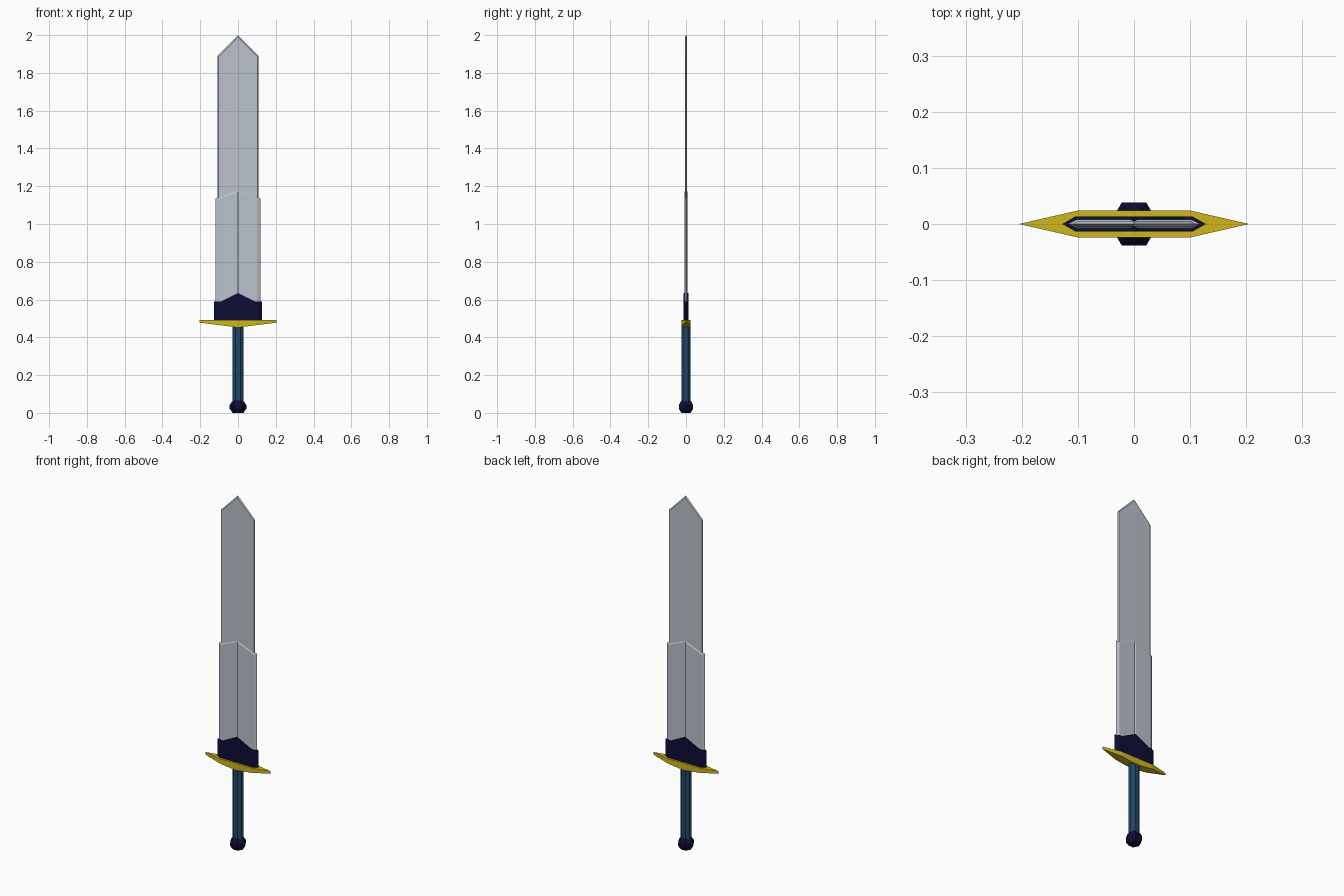
import bpy, bmesh, math

if "Cube" in bpy.data.objects:
    bpy.data.objects.remove(bpy.data.objects["Cube"])


def material(name, rgb):
    m = bpy.data.materials.new(name)
    m.diffuse_color = (*rgb, 1)
    m.use_nodes = True
    m.node_tree.nodes["Principled BSDF"].inputs["Base Color"].default_value = m.diffuse_color
    return m


steel = material("steel grey", (0.50, 0.54, 0.60))
gold = material("gold yellow", (0.62, 0.47, 0.012))
navy = material("dark navy", (0.004, 0.004, 0.036))
blue = material("grip blue", (0.017, 0.065, 0.14))


def finish(bm, name, mat):
    bmesh.ops.remove_doubles(bm, verts=bm.verts, dist=1e-5)
    bmesh.ops.recalc_face_normals(bm, faces=bm.faces)
    me = bpy.data.meshes.new(name)
    bm.to_mesh(me)
    bm.free()
    me.materials.append(mat)
    ob = bpy.data.objects.new(name, me)
    bpy.context.collection.objects.link(ob)
    return ob


def four_way(name, polys, mat):
    """Mirror the polygons of one quadrant across x and y and weld them."""
    bm = bmesh.new()
    for sx in (1, -1):
        for sy in (1, -1):
            for poly in polys:
                pts = []
                for x, y, z in poly:
                    p = (sx * x, sy * y, z)
                    if p not in pts:
                        pts.append(p)
                if len(pts) > 2:
                    bm.faces.new([bm.verts.new(p) for p in pts])
    return finish(bm, name, mat)


def plate(name, rim, face, mat, groove=False):
    """Bevelled plate: rim (x, z) on the mid plane, face (x, y, z) in front."""
    rim = [(x, 0, z) for x, z in rim]
    z0 = rim[0][2]
    polys = [[rim[i], rim[i + 1], face[i + 1], face[i]] for i in range(len(rim) - 1)]
    low = [(x, y, z0) for x, y, z in face]
    if groove:
        polys.append(face[:-1] + [low[-2]])
        polys.append([face[-2], face[-1], low[-1], low[-2]])
        polys.append([rim[0], face[0], low[-2], low[-1], (0, 0, z0)])
    else:
        polys.append(face + [low[-1]])
        polys.append([rim[0], face[0], low[-1], (0, 0, z0)])
    return four_way(name, polys, mat)


def lathe(name, rings, n, mat, phase=0, sy=1):
    """Flat-sided turned part from (radius, z) rings."""
    bm = bmesh.new()
    loops = []
    for r, z in rings:
        angles = [phase + 2 * math.pi * k / n for k in range(n)]
        loops.append([bm.verts.new((r * math.cos(a), sy * r * math.sin(a), z)) for a in angles])
    for a, b in zip(loops, loops[1:]):
        for k in range(n):
            bm.faces.new((a[k], a[(k + 1) % n], b[(k + 1) % n], b[k]))
    bm.faces.new(loops[0])
    bm.faces.new(loops[-1])
    return finish(bm, name, mat)


# thin upper blade with a slight centre ridge
plate("upper_blade",
      [(0.108, 1.10), (0.108, 1.89), (0, 2.0)],
      [(0.103, 0.004, 1.10), (0.103, 0.004, 1.887), (0, 0.005, 1.99)], steel)

# wider lower blade with a centre groove and bevelled top
plate("lower_blade",
      [(0.119, 0.50), (0.119, 1.135), (0.006, 1.188), (0, 1.19)],
      [(0.102, 0.008, 0.50), (0.102, 0.008, 1.13), (0.006, 0.008, 1.17), (0, 0.005, 1.172)],
      steel, groove=True)

# navy collar at the blade root
plate("blade_collar",
      [(0.128, 0.488), (0.128, 0.59), (0.09, 0.59), (0, 0.635)],
      [(0.105, 0.013, 0.488), (0.105, 0.013, 0.59), (0.09, 0.013, 0.59), (0, 0.013, 0.635)], navy)

# pointed crossguard: flat top, underside rising toward the tips
top = 0.492
cols = [(0, 0.024, 0.456), (0.03, 0.024, 0.456), (0.1, 0.024, 0.465), (0.205, 0, 0.478)]
polys = []
for (xa, ya, za), (xb, yb, zb) in zip(cols, cols[1:]):
    polys.append([(xa, 0, top), (xb, 0, top), (xb, yb, top), (xa, ya, top)])
    polys.append([(xa, 0, za), (xb, 0, zb), (xb, yb, zb), (xa, ya, za)])
    polys.append([(xa, ya, za), (xb, yb, zb), (xb, yb, top), (xa, ya, top)])
four_way("crossguard", polys, gold)

# eight-sided grip and six-sided pommel
lathe("grip", [(0.0314, 0.05), (0.0314, 0.462)], 8, blue, math.pi / 8, 0.8)
lathe("pommel", [(0.028, 0), (0.044, 0.022), (0.044, 0.042), (0.028, 0.065)], 6, navy)
